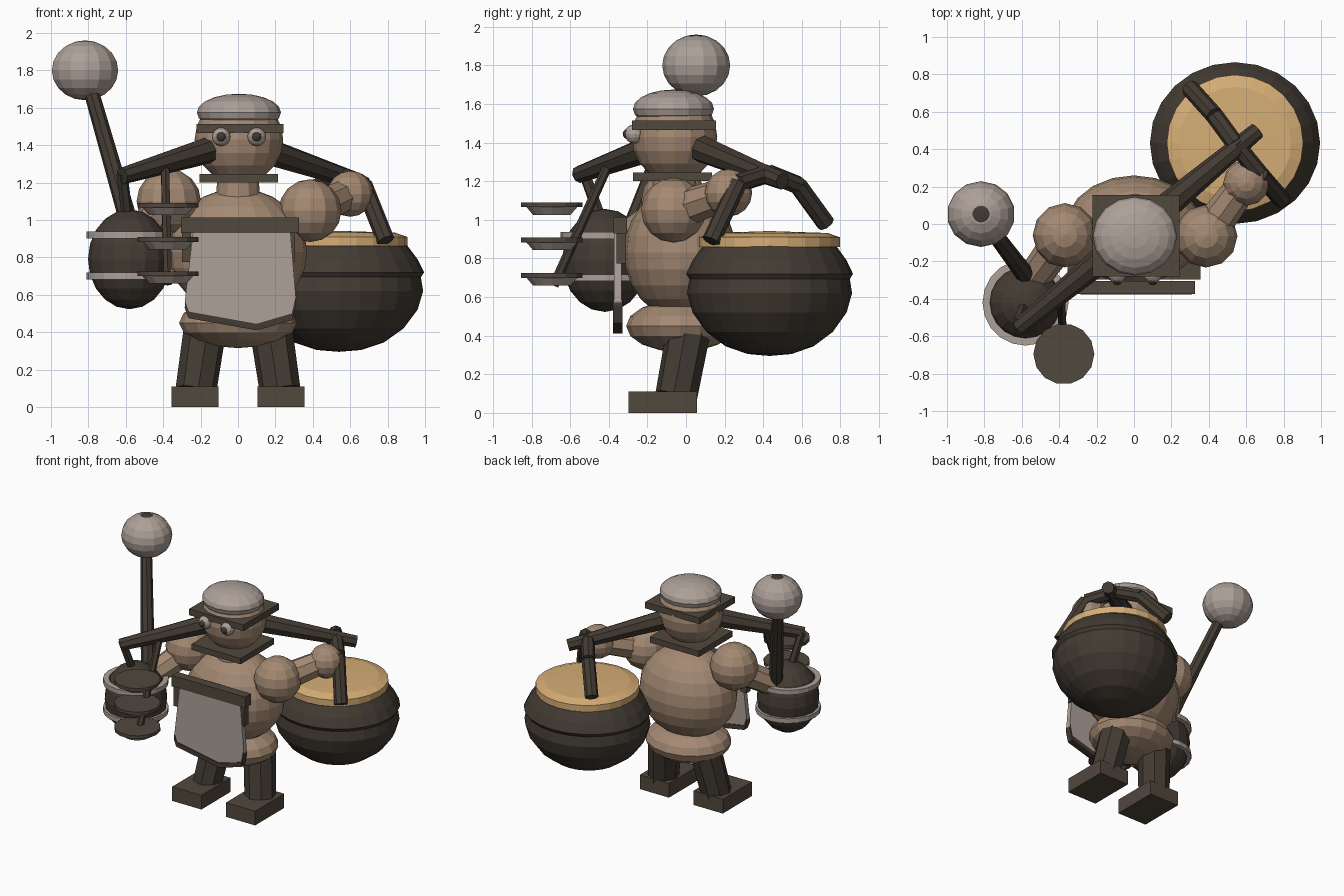
import bpy, bmesh, math
from mathutils import Vector

old = bpy.data.objects.get("Cube")
if old:
    bpy.data.objects.remove(old, do_unlink=True)


def material(name, rgb):
    m = bpy.data.materials.new(name)
    m.use_nodes = True
    col = (*rgb, 1)
    m.diffuse_color = col
    m.node_tree.nodes["Principled BSDF"].inputs["Base Color"].default_value = col
    return m


SKIN = material("tan skin", (.37, .25, .17))
CLOTH = material("pale grey cloth", (.42, .355, .315))
LEATHER = material("brown leather", (.083, .065, .048))
DARK = material("dark wood and iron", (.056, .044, .033))
LID = material("golden lid", (.67, .42, .18))


def finish(name, bm, mat):
    bmesh.ops.recalc_face_normals(bm, faces=bm.faces)
    me = bpy.data.meshes.new(name)
    bm.to_mesh(me)
    bm.free()
    me.materials.append(mat)
    ob = bpy.data.objects.new(name, me)
    bpy.context.collection.objects.link(ob)
    return ob


def ball(name, c, r, mat, seg=16, rings=10):
    bm = bmesh.new()
    bmesh.ops.create_uvsphere(bm, u_segments=seg, v_segments=rings, radius=1)
    bmesh.ops.scale(bm, vec=r if isinstance(r, tuple) else (r, r, r), verts=bm.verts)
    bmesh.ops.translate(bm, vec=c, verts=bm.verts)
    return finish(name, bm, mat)


def box(name, c, size, mat):
    bm = bmesh.new()
    bmesh.ops.create_cube(bm, size=1)
    bmesh.ops.scale(bm, vec=size, verts=bm.verts)
    bmesh.ops.translate(bm, vec=c, verts=bm.verts)
    return finish(name, bm, mat)


def rod(name, points, radii, mat, sides=8):
    """Separate tapered prisms between successive points."""
    bm = bmesh.new()
    for i in range(len(points) - 1):
        a, b = Vector(points[i]), Vector(points[i + 1])
        d = b - a
        made = bmesh.ops.create_cone(bm, cap_ends=True, segments=sides, radius1=radii[i],
                                     radius2=radii[i + 1], depth=d.length)["verts"]
        bmesh.ops.rotate(bm, verts=made, matrix=d.to_track_quat('Z', 'Y').to_matrix())
        bmesh.ops.translate(bm, verts=made, vec=(a + b) / 2)
    return finish(name, bm, mat)


def lathe(name, c, profile, mat, seg=24, sy=1):
    """Revolve (radius, height) pairs around the vertical through c."""
    bm = bmesh.new()
    vs = [bm.verts.new((r, 0, z)) for r, z in profile]
    es = [bm.edges.new(p) for p in zip(vs, vs[1:])]
    bmesh.ops.spin(bm, geom=vs + es, cent=(0, 0, 0), axis=(0, 0, 1),
                   angle=math.tau, steps=seg)
    bmesh.ops.remove_doubles(bm, verts=bm.verts, dist=.0005)
    bmesh.ops.scale(bm, vec=(1, sy, 1), verts=bm.verts)
    bmesh.ops.translate(bm, vec=(c[0], c[1], 0), verts=bm.verts)
    return finish(name, bm, mat)


def plate(name, outline, y0, y1, mat):
    """Extrude an (x, z) outline from y0 to y1."""
    bm = bmesh.new()
    f = bm.faces.new([bm.verts.new((x, y0, z)) for x, z in outline])
    ext = bmesh.ops.extrude_face_region(bm, geom=[f])["geom"]
    bmesh.ops.translate(bm, vec=(0, y1 - y0, 0),
                        verts=[g for g in ext if isinstance(g, bmesh.types.BMVert)])
    return finish(name, bm, mat)


# Torso and head
ball("belly", (0, -.03, .83), (.37, .29, .34), SKIN, 20, 12)
ball("hips", (0, -.03, .45), (.315, .28, .135), SKIN, 16, 8)
rod("neck", [(0, -.06, 1.08), (0, -.06, 1.24)], [.12, .11], SKIN, 12)
ball("head", (.005, -.06, 1.43), (.237, .222, .235), SKIN)
box("collar", (.005, -.07, 1.223), (.42, .41, .045), LEATHER)
box("hat_brim", (.01, -.063, 1.49), (.465, .435, .048), LEATHER)
ball("cap", (.005, -.065, 1.575), (.225, .21, .1), CLOTH)

# Eyes
for side, x in (("right", -.09), ("left", .1)):
    ball(side + "_eye", (x, -.268, 1.445), .05, CLOTH, 12, 8)
    ball(side + "_pupil", (x, -.3, 1.445), .028, DARK, 10, 6)

# Legs and feet
for side, s in (("right", -1), ("left", 1)):
    rod(side + "_leg", [(s * .17, .02, .46), (s * .225, -.05, .09)], [.115, .11], DARK, 8)
    box(side + "_foot", (s * .23, -.12, .055), (.25, .355, .11), LEATHER)

# Arms
ball("left_shoulder", (.385, -.065, 1.05), .168, SKIN, 12, 8)
rod("left_forearm", [(.4, -.04, 1.05), (.59, .22, 1.14)], [.1, .085], SKIN, 8)
ball("left_hand", (.6, .22, 1.14), .123, SKIN, 12, 8)
ball("right_shoulder", (-.37, -.06, 1.1), .172, SKIN, 12, 8)
rod("right_forearm", [(-.37, -.06, 1.08), (-.56, -.32, .9)], [.1, .085], SKIN, 8)
ball("right_hand", (-.56, -.33, .88), .11, SKIN, 12, 8)

# Apron with a darker hem
hem = [(-.285, .53), (-.265, .475), (.1, .41), (.29, .465), (.31, .55)]
plate("apron", [(-.24, .94), *[(x, z + .03) for x, z in hem], (.28, .94)],
      -.372, -.335, CLOTH)
plate("apron_hem", [*hem, *[(x * .99, z + .035) for x, z in reversed(hem)]],
      -.378, -.33, DARK)
box("apron_bar", (.01, -.34, .972), (.63, .07, .085), LEATHER)
for side, x in (("right", -.275), ("left", .28)):
    box(side + "_apron_strap", (x, -.335, .86), (.05, .05, .17), LEATHER)

# Carrying pole across the back of the head
rod("pole_right", [(-.62, -.555, 1.235), (0, -.05, 1.42)], [.045, .08], DARK)
rod("pole_left", [(0, -.05, 1.42), (.66, .5, 1.2)], [.08, .045], DARK)

# Large cooking pot
POT = (.54, .433)
lathe("big_pot", POT, [(0, .295), (.12, .305), (.24, .345), (.345, .42), (.42, .52),
                       (.45, .62), (.435, .71)], DARK, 24, .95)
lathe("big_pot_shoulder", POT, [(.435, .69), (.455, .72), (.42, .79), (.36, .87),
                                (0, .87)], DARK, 24, .95)
lathe("big_pot_lid", POT, [(0, .86), (.365, .86), (.365, .91), (.3, .932), (0, .942)],
      LID, 24)
rod("big_pot_handle", [(.79, .13, .89), (.67, .27, 1.19), (.54, .43, 1.24),
                       (.43, .58, 1.18), (.3, .725, .98)], [.048] * 5, DARK)

# Small hanging barrel
BARREL = (-.58, -.42)
ball("barrel", (*BARREL, .79), (.222, .222, .267), DARK)
for name, z in (("upper", .92), ("lower", .70)):
    lathe(name + "_hoop", BARREL, [(.19, z - .018), (.23, z - .018), (.23, z + .018),
                                   (.19, z + .018), (.19, z - .018)], CLOTH, 20)
rod("barrel_strap", [(-.62, -.53, 1.25), (-.59, -.44, 1.0)], [.03, .03], DARK, 6)

# Stack of small trays on a hanging stick
TRAY = (-.375, -.695)
for i, name in enumerate(("lower", "middle", "upper")):
    z = .725 + i * .183
    lathe(name + "_tray_top", TRAY, [(0, z - .025), (.163, z - .025), (.163, z), (0, z)],
          LEATHER, 14)
    lathe(name + "_tray_bowl", TRAY, [(0, z - .065), (.1, z - .065), (.135, z - .025)],
          CLOTH, 14)
rod("tray_stick", [(-.39, -.41, 1.27), (-.375, -.685, .66)], [.025, .025], DARK, 6)

# Long mallet
rod("mallet_stick", [(-.8, .02, 1.74), (-.53, -.34, .8)], [.04, .052], DARK)
ball("mallet_head", (-.818, .053, 1.8), (.182, .176, .16), CLOTH, 14, 10)
ball("mallet_tip", (-.818, .053, 1.86), (.135, .132, .1), DARK, 14, 10)
